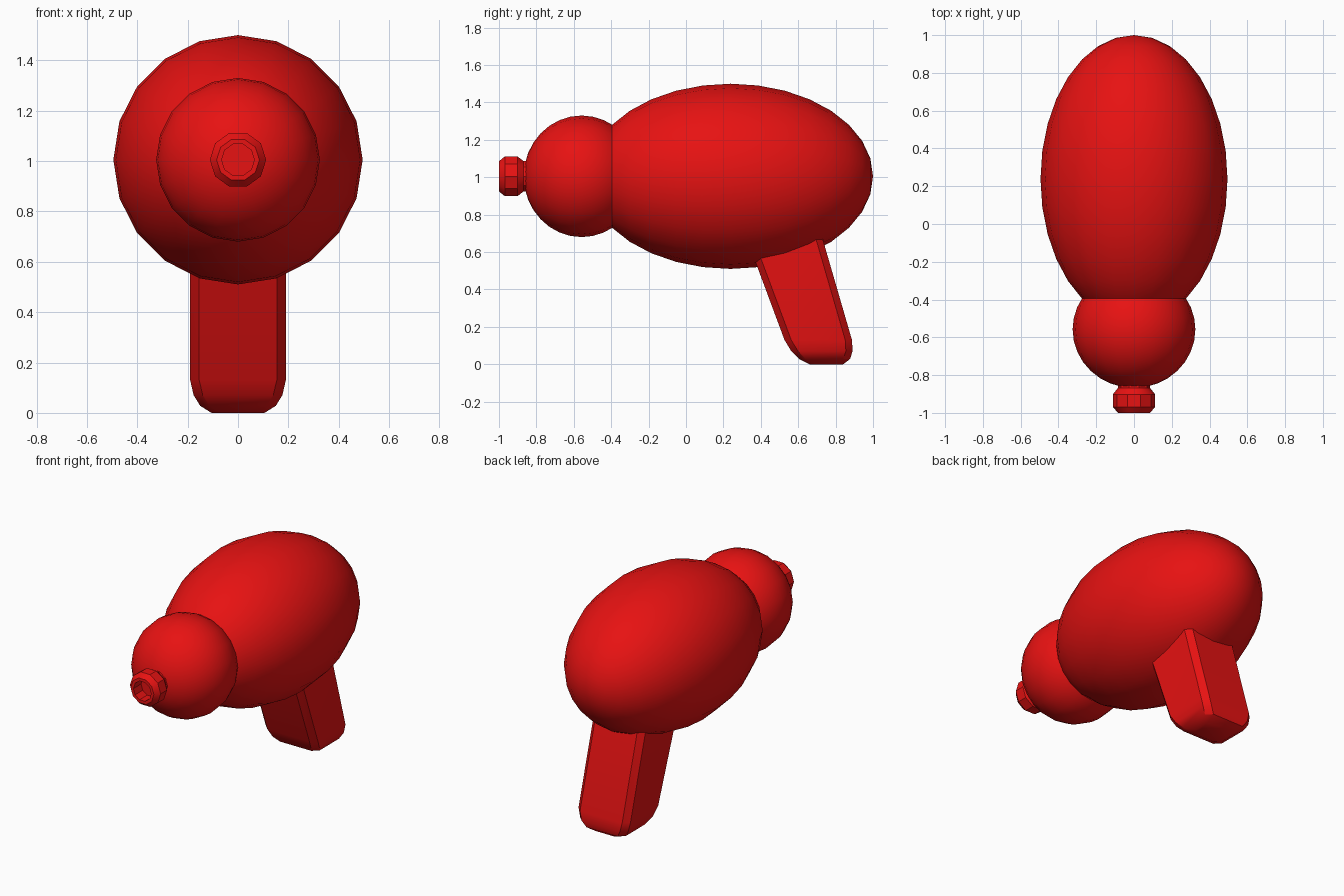
import bpy, bmesh
from math import sin, cos, pi, radians

if "Cube" in bpy.data.objects:
    bpy.data.objects.remove(bpy.data.objects["Cube"])

AXIS_Z = 1.005

red = bpy.data.materials.new("red_plastic")
red.diffuse_color = (0.8, 0.006, 0.006, 1)
red.use_nodes = True
red.node_tree.nodes["Principled BSDF"].inputs["Base Color"].default_value = red.diffuse_color


def finish(bm, name):
    bmesh.ops.remove_doubles(bm, verts=bm.verts, dist=1e-5)
    bmesh.ops.recalc_face_normals(bm, faces=bm.faces)
    mesh = bpy.data.meshes.new(name)
    bm.to_mesh(mesh)
    bm.free()
    obj = bpy.data.objects.new(name, mesh)
    bpy.context.collection.objects.link(obj)
    mesh.materials.append(red)
    bpy.ops.object.select_all(action='DESELECT')
    obj.select_set(True)
    bpy.context.view_layer.objects.active = obj
    bpy.ops.object.shade_smooth_by_angle(angle=radians(30))
    return obj


def loft(bm, rings):
    """Skin a stack of closed rings and cap both ends."""
    loops = [[bm.verts.new(p) for p in ring] for ring in rings]
    n = len(loops[0])
    for a, b in zip(loops, loops[1:]):
        for i in range(n):
            j = (i + 1) % n
            bm.faces.new((a[i], a[j], b[j], b[i]))
    bm.faces.new(loops[0])
    bm.faces.new(loops[-1])


def revolve(name, profile, sides):
    """Turn (radius, y) points around the barrel axis."""
    bm = bmesh.new()
    loft(bm, [[(r * cos(2 * pi * i / sides), y, AXIS_Z + r * sin(2 * pi * i / sides))
               for i in range(sides)] for r, y in profile])
    return finish(bm, name)


def ellipsoid(radius, centre, half_length, steps=16):
    return [(max(radius * sin(pi * k / steps), 1e-6), centre - half_length * cos(pi * k / steps))
            for k in range(steps + 1)]


# Main egg-shaped body and front ball
revolve("body", ellipsoid(0.495, 0.238, 0.762), 20)
revolve("front_ball", ellipsoid(0.325, -0.558, 0.31), 20)

# Hollow nozzle ring with chamfered rims
revolve("nozzle", [(0.065, -0.92), (0.065, -1.0), (0.085, -1.0), (0.112, -0.968),
                   (0.112, -0.902), (0.085, -0.868), (0.085, -0.84)], 10)


# Tilted, tapering grip with chamfered corners and rounded foot
def grip_ring(z, inset):
    w = 0.19 - inset
    front = 0.575 - 0.372 * z + inset
    back = 0.925 - 0.29 * z - inset
    c = 0.036
    return [(w, front + c, z), (w, back - c, z), (w - c, back, z), (c - w, back, z),
            (-w, back - c, z), (-w, front + c, z), (c - w, front, z), (w - c, front, z)]


bm = bmesh.new()
loft(bm, [grip_ring(z, s) for z, s in
          [(0.0, 0.085), (0.028, 0.04), (0.07, 0.014), (0.13, 0.0), (0.85, 0.0)]])
finish(bm, "grip")
